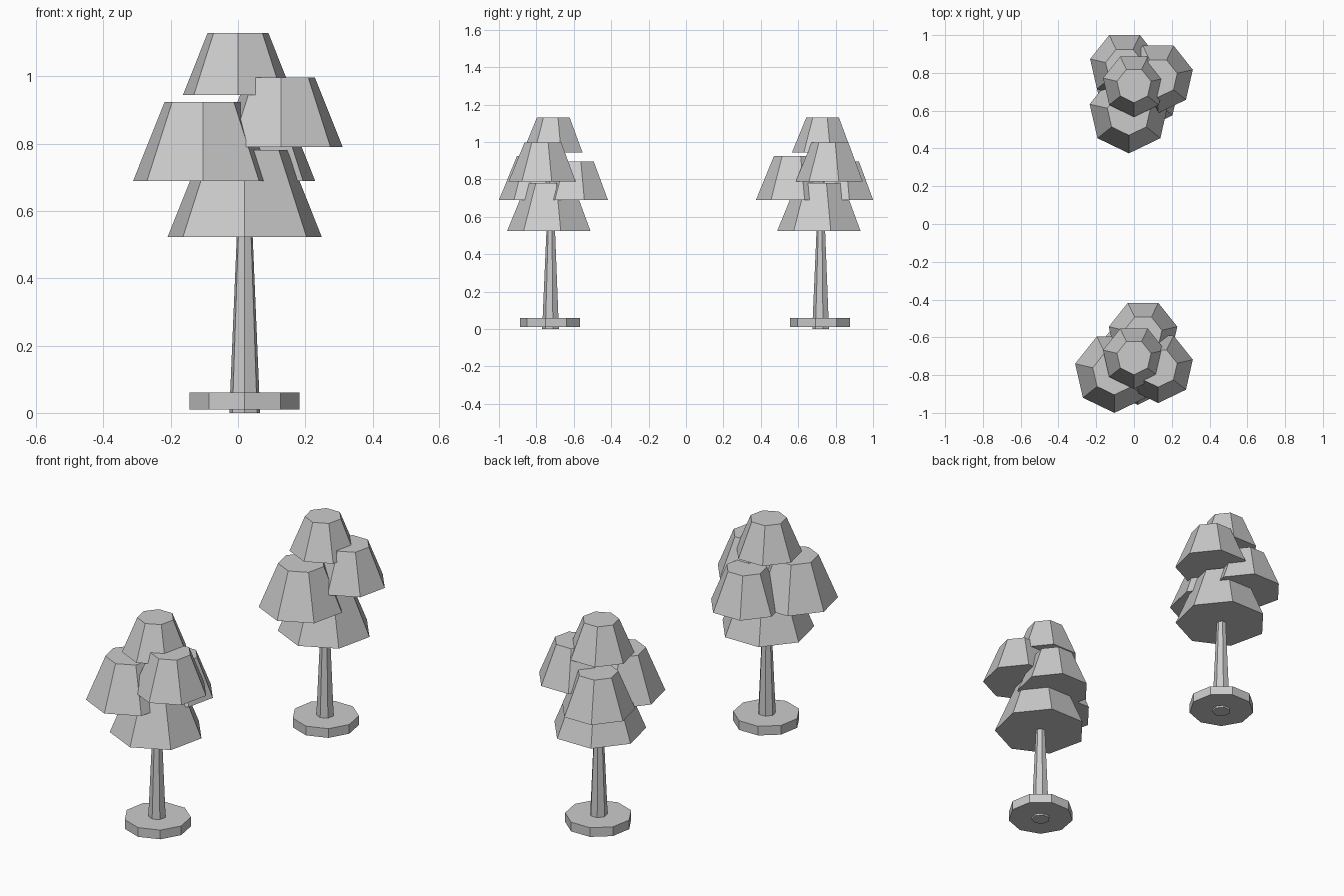
import bpy
import math

cube = bpy.data.objects.get("Cube")
if cube:
    bpy.data.objects.remove(cube, do_unlink=True)

# One plain grey for everything
grey = bpy.data.materials.new("plain_grey")
grey.use_nodes = True
colour = (0.6, 0.6, 0.6, 1)
grey.diffuse_color = colour
grey.node_tree.nodes["Principled BSDF"].inputs["Base Color"].default_value = colour


def frustum(name, sides, x, y, z0, z1, r0, r1):
    """Flat-sided tapered prism with one corner pointing to the front."""
    corners = [(math.sin(math.tau * i / sides), -math.cos(math.tau * i / sides))
               for i in range(sides)]
    verts = [(r * cx, r * cy, z) for r, z in ((r0, z0), (r1, z1)) for cx, cy in corners]
    faces = [(i, (i + 1) % sides, (i + 1) % sides + sides, i + sides) for i in range(sides)]
    faces += [tuple(reversed(range(sides))), tuple(range(sides, 2 * sides))]
    mesh = bpy.data.meshes.new(name)
    mesh.from_pydata(verts, [], faces)
    mesh.materials.append(grey)
    obj = bpy.data.objects.new(name, mesh)
    obj.location = (x, y, 0)
    bpy.context.collection.objects.link(obj)


def foliage(name, x, y, z, radius):
    """Leaf clump: a wide seven-sided cone with its tip cut off."""
    frustum(name, 7, x, y, z, z + 1.1 * radius, radius, 0.55 * radius)


def tree(label, y, clumps):
    frustum(label + "_ground_disc", 9, 0.02, y, 0.01, 0.06, 0.166, 0.166)
    frustum(label + "_trunk", 7, 0.02, y, 0, 0.6, 0.047, 0.021)
    foliage(label + "_lower_foliage", 0.02, y, 0.523, 0.235)
    for part, cx, cy, z, radius in clumps:
        foliage(f"{label}_{part}_foliage", cx, cy, z, radius)


# Tree nearer the front
tree("front_tree", -0.722, [
    ("right", -0.104, -0.787, 0.69, 0.213),
    ("left", 0.128, -0.76, 0.79, 0.188),
    ("rear", 0.048, -0.585, 0.69, 0.186),
    ("top", 0.0, -0.705, 0.945, 0.168),
])

# Tree nearer the back
tree("back_tree", 0.722, [
    ("front", -0.027, 0.587, 0.69, 0.213),
    ("left", 0.128, 0.775, 0.79, 0.188),
    ("rear", -0.05, 0.832, 0.69, 0.187),
    ("top", 0.0, 0.735, 0.945, 0.168),
])
